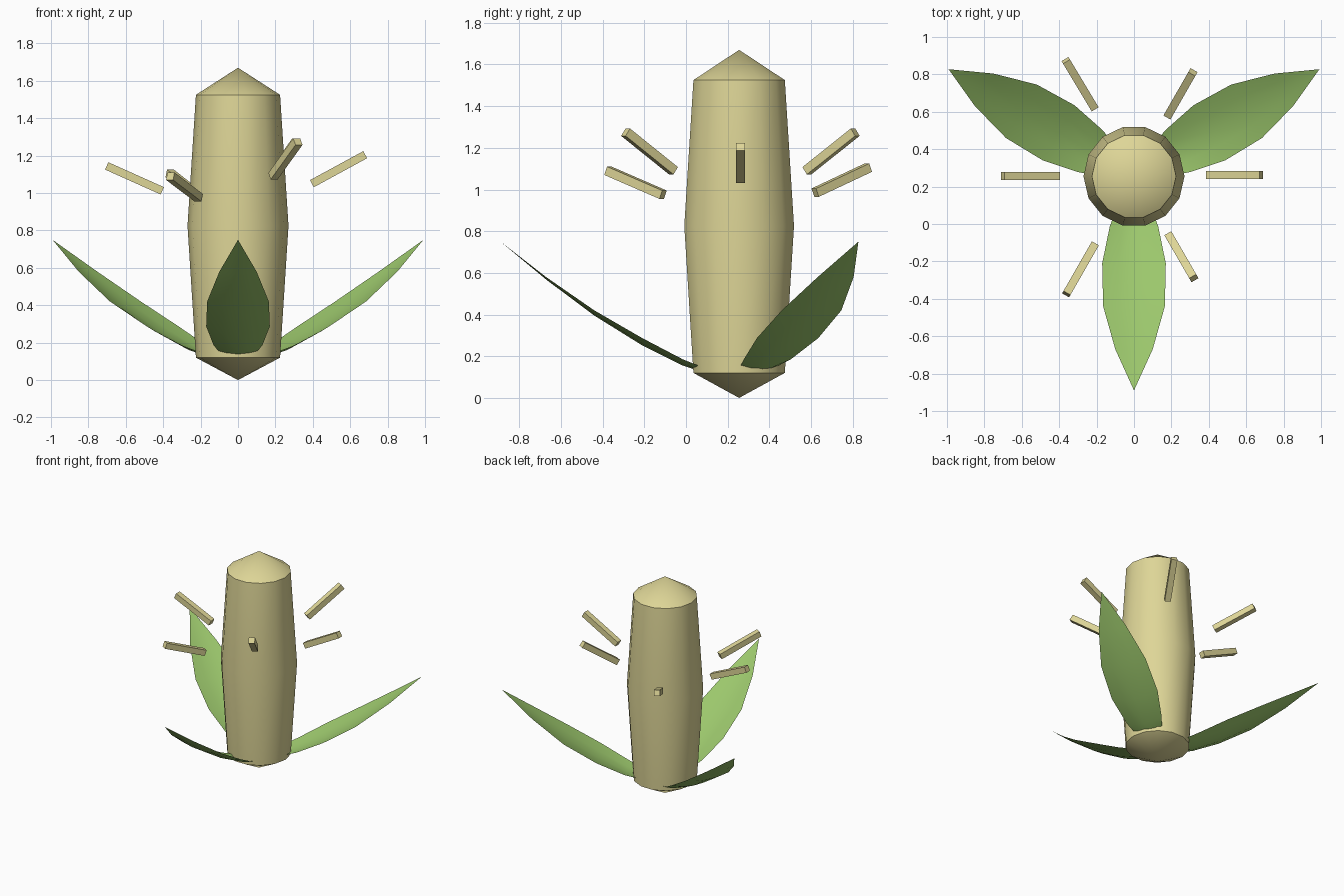
import bpy, bmesh, math
from mathutils import Vector, Matrix

cube = bpy.data.objects.get("Cube")
if cube:
    bpy.data.objects.remove(cube, do_unlink=True)

AXIS = Vector((0, 0.255, 0))


def material(name, rgb):
    mat = bpy.data.materials.new(name)
    mat.use_nodes = True
    mat.diffuse_color = (*rgb, 1)
    mat.node_tree.nodes["Principled BSDF"].inputs["Base Color"].default_value = (*rgb, 1)
    return mat


CREAM = material("cream yellow", (0.73, 0.67, 0.31))
GREEN = material("leaf green", (0.33, 0.57, 0.15))


def add_object(name, bm, mat, smooth=True):
    mesh = bpy.data.meshes.new(name)
    bm.to_mesh(mesh)
    bm.free()
    mesh.materials.append(mat)
    obj = bpy.data.objects.new(name, mesh)
    bpy.context.collection.objects.link(obj)
    if smooth:
        bpy.ops.object.select_all(action="DESELECT")
        obj.select_set(True)
        bpy.context.view_layer.objects.active = obj
        bpy.ops.object.shade_smooth_by_angle(angle=math.radians(35))
    return obj


# Bulging core: a lathed profile with shallow cone ends
SIDES = 14
bm = bmesh.new()
rings = []
for radius, z in [(0.225, 0.12), (0.27, 0.825), (0.225, 1.525)]:
    rings.append([bm.verts.new((radius * math.cos(math.tau * i / SIDES),
                                radius * math.sin(math.tau * i / SIDES), z))
                  for i in range(SIDES)])
bottom, top = bm.verts.new((0, 0, 0)), bm.verts.new((0, 0, 1.67))
for i in range(SIDES):
    j = (i + 1) % SIDES
    for low, high in zip(rings, rings[1:]):
        bm.faces.new((low[i], low[j], high[j], high[i]))
    bm.faces.new((bottom, rings[0][j], rings[0][i]))
    bm.faces.new((top, rings[-1][i], rings[-1][j]))
add_object("flower_core", bm, CREAM).location = AXIS

# Leaves: cupped sheets; rows are distance out, half width, midrib height, edge lift
LEAF_ROWS = [(0.20, 0.105, 0.132, 0.025), (0.27, 0.13, 0.155, 0.03),
             (0.465, 0.17, 0.252, 0.035), (0.695, 0.165, 0.395, 0.025),
             (0.925, 0.10, 0.567, 0.012)]


def leaf(name, turn):
    bm = bmesh.new()
    rows = [[bm.verts.new((s * w, -out, z + lift * s * s)) for s in (-1, -0.5, 0, 0.5, 1)]
            for out, w, z, lift in LEAF_ROWS]
    tip = bm.verts.new((0, -1.145, 0.75))
    for a, b in zip(rows, rows[1:]):
        for i in range(4):
            bm.faces.new((a[i + 1], a[i], b[i], b[i + 1]))
    for i in range(4):
        bm.faces.new((rows[-1][i + 1], rows[-1][i], tip))
    # Upper side faces up
    bm.normal_update()
    if sum(f.normal.z for f in bm.faces) < 0:
        bmesh.ops.reverse_faces(bm, faces=bm.faces[:])
    obj = add_object(name, bm, GREEN)
    obj.location = AXIS
    obj.rotation_euler.z = math.radians(turn)


for name, turn in (("front_leaf", 0), ("back_left_leaf", 120), ("back_right_leaf", -120)):
    leaf(name, turn)


# Stamens: square rods floating around the core
def stamen(name, inner, outer, width=0.043):
    inner, outer = Vector(inner), Vector(outer)
    along = (outer - inner).normalized()
    side = Vector((0, 0, 1)).cross(along).normalized()
    up = along.cross(side)
    frame = Matrix((along, side, up)).transposed().to_4x4()
    size = Matrix.Diagonal(((outer - inner).length, width, width, 1))
    bm = bmesh.new()
    bmesh.ops.create_cube(bm, size=1, matrix=frame @ size)
    add_object(name, bm, CREAM, smooth=False).location = (inner + outer) / 2


stamen("left_stamen", (0.395, 0.262, 1.05), (0.68, 0.262, 1.205))
stamen("right_stamen", (-0.405, 0.257, 1.012), (-0.702, 0.257, 1.145))
stamen("front_left_stamen", (0.187, -0.06, 1.09), (0.32, -0.29, 1.275))
stamen("front_right_stamen", (-0.21, -0.11, 0.975), (-0.362, -0.375, 1.09))
stamen("back_left_stamen", (0.182, 0.58, 1.09), (0.315, 0.812, 1.275))
stamen("back_right_stamen", (-0.212, 0.62, 0.985), (-0.365, 0.875, 1.105))
